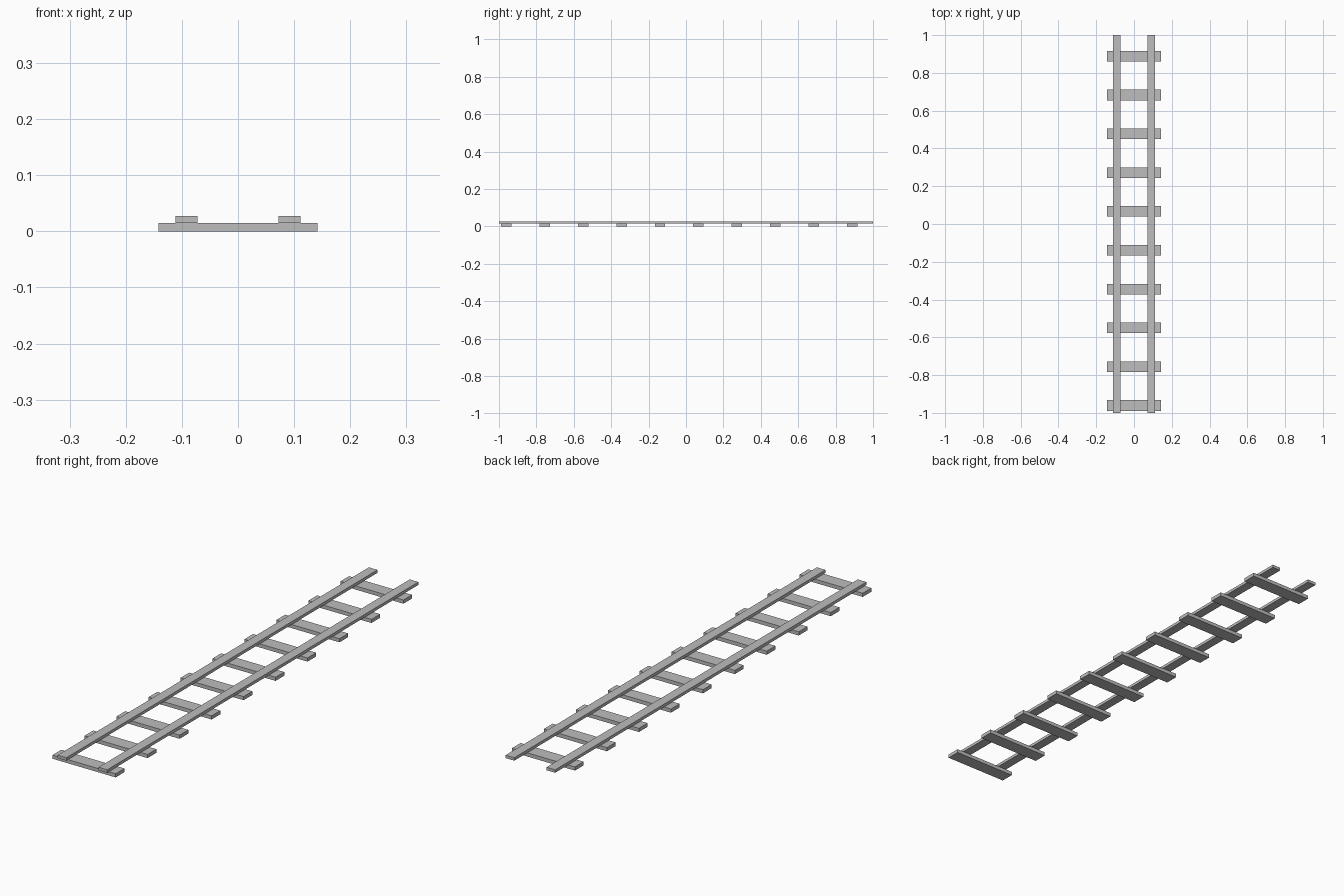
import bpy

if "Cube" in bpy.data.objects:
    bpy.data.objects.remove(bpy.data.objects["Cube"], do_unlink=True)

# Single flat colour
grey = bpy.data.materials.new("light_grey")
grey.use_nodes = True
colour = (0.51, 0.51, 0.51, 1)
grey.diffuse_color = colour
grey.node_tree.nodes["Principled BSDF"].inputs["Base Color"].default_value = colour


def box(name, centre, size):
    bpy.ops.mesh.primitive_cube_add(size=1, location=centre)
    obj = bpy.context.object
    obj.name = name
    obj.scale = size
    bpy.ops.object.transform_apply(location=False, rotation=False, scale=True)
    obj.data.materials.append(grey)
    return obj


SLEEPER_HEIGHT = 0.015
RAIL_HEIGHT = 0.012

# Evenly spaced sleepers, starting close to the front end
for i in range(10):
    box(f"sleeper_{i + 1}", (0, -0.961 + 0.2055 * i, SLEEPER_HEIGHT / 2),
        (0.284, 0.056, SLEEPER_HEIGHT))

# Pair of flat rails resting on the sleepers
for side, name in ((1, "left_rail"), (-1, "right_rail")):
    box(name, (side * 0.092, 0, SLEEPER_HEIGHT + RAIL_HEIGHT / 2),
        (0.039, 2, RAIL_HEIGHT))
